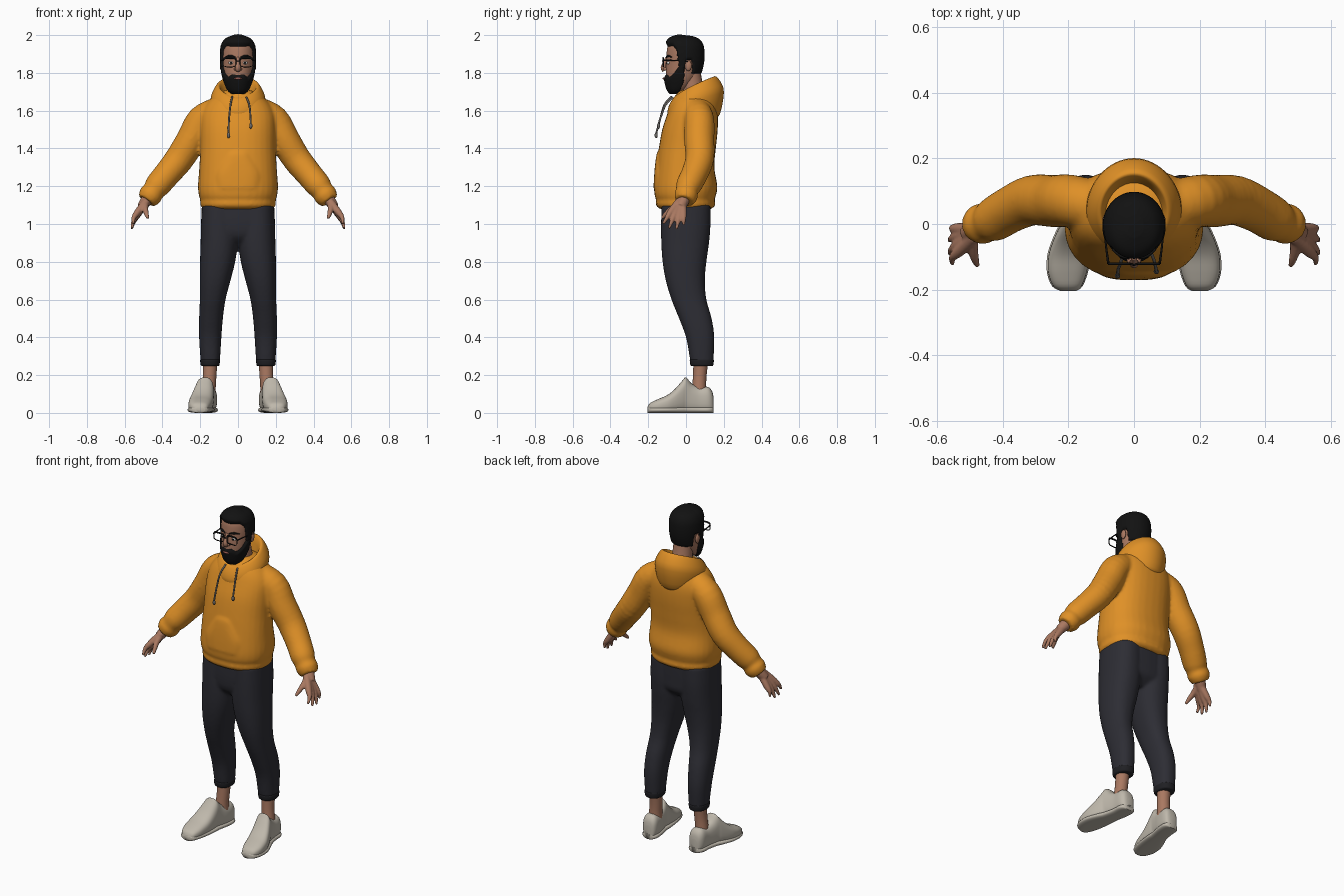
import bpy, bmesh, math
from mathutils import Vector

default_cube = bpy.data.objects.get("Cube")
if default_cube:
    bpy.data.objects.remove(default_cube, do_unlink=True)


def material(name, red, green, blue):
    mat = bpy.data.materials.new(name)
    mat.use_nodes = True
    color = (red, green, blue, 1)
    mat.diffuse_color = color
    mat.node_tree.nodes["Principled BSDF"].inputs["Base Color"].default_value = color
    return mat


orange = material("orange fabric", .74, .28, .02)
charcoal = material("charcoal fabric", .026, .026, .034)
dark_rib = material("dark ribbing", .014, .014, .017)
skin = material("skin", .40, .19, .12)
black = material("black hair", .006, .006, .006)
shoe_grey = material("pale shoe", .52, .48, .41)
cord_grey = material("grey cord", .16, .15, .14)
white = material("eye white", .7, .7, .68)
lip_pink = material("lip", .3, .1, .08)


def smooth(rows, steps=4):
    """Catmull-Rom interpolation of rows of numbers."""
    result = []
    last = len(rows) - 1
    for i in range(last):
        a, b, c, d = (rows[min(max(i + k, 0), last)] for k in (-1, 0, 1, 2))
        for step in range(steps):
            t = step / steps
            result.append([q + t / 2 * (r - p + t * (2 * p - 5 * q + 4 * r - s + t * (3 * (q - r) + s - p)))
                           for p, q, r, s in zip(a, b, c, d)])
    return result + [list(rows[last])]


def lookup(table, value):
    """Piecewise linear lookup."""
    for (x0, y0), (x1, y1) in zip(table, table[1:]):
        if value <= x1:
            return y0 + (y1 - y0) * (value - x0) / (x1 - x0)
    return table[-1][1]


def oval(exponent=2, sides=32):
    for i in range(sides):
        angle = math.tau * i / sides
        c, s = math.cos(angle), math.sin(angle)
        yield (math.copysign(abs(c) ** (2 / exponent), c), math.copysign(abs(s) ** (2 / exponent), s))


def loft(bm, rings, closed=False):
    loops = [[bm.verts.new(p) for p in ring] for ring in rings]
    pairs = list(zip(loops, loops[1:]))
    if closed:
        pairs.append((loops[-1], loops[0]))
    faces = [bm.faces.new((a[i - 1], a[i], b[i], b[i - 1])) for a, b in pairs for i in range(len(a))]
    if not closed:
        faces += [bm.faces.new(loops[0]), bm.faces.new(loops[-1])]
    bmesh.ops.recalc_face_normals(bm, faces=faces)


def body_rings(bm, rows, exponent=2.3):
    """Horizontal rings: height, centre x, half width, front y, back y."""
    loft(bm, [[Vector((cx + rx * c, (front + back) / 2 + (back - front) / 2 * s, z))
               for c, s in oval(exponent)] for z, cx, rx, front, back in smooth(rows)])


def tube(bm, rows, side=1, sides=20):
    """Round tube through points: x, y, z, radius."""
    path = smooth([(side * x, y, z, r) for x, y, z, r in rows])
    points = [Vector(p[:3]) for p in path]
    rings = []
    for i, p in enumerate(points):
        along = points[min(i + 1, len(points) - 1)] - points[max(i - 1, 0)]
        turn = Vector((0, 0, 1)).rotation_difference(along)
        rings.append([p + turn @ Vector((path[i][3] * c, path[i][3] * s, 0)) for c, s in oval(2, sides)])
    loft(bm, rings)


def ball(bm, center, size):
    made = bmesh.ops.create_uvsphere(bm, u_segments=20, v_segments=12, radius=1)
    for v in made["verts"]:
        v.co = Vector(center) + Vector([a * b for a, b in zip(v.co, size)])


def finish(name, bm, mat, voxel=0, passes=4):
    mesh = bpy.data.meshes.new(name)
    bm.to_mesh(mesh)
    bm.free()
    mesh.materials.append(mat)
    for poly in mesh.polygons:
        poly.use_smooth = True
    obj = bpy.data.objects.new(name, mesh)
    bpy.context.collection.objects.link(obj)
    if voxel:  # fuse overlapping pieces into one soft skin
        fuse = obj.modifiers.new("fuse", "REMESH")
        fuse.mode = "VOXEL"
        fuse.voxel_size = voxel
        fuse.use_smooth_shade = True
        soften = obj.modifiers.new("soften", "SMOOTH")
        soften.iterations = passes
    return obj


def mirrored(label, build, mat, voxel=0):
    for side, word in ((1, "left"), (-1, "right")):
        bm = bmesh.new()
        build(bm, side)
        finish(word + "_" + label, bm, mat, voxel)


# Hoodie: torso, pocket and sleeves
bm = bmesh.new()
body_rings(bm, [(1.08, 0, .185, -.14, .135), (1.1, 0, .2, -.16, .155), (1.13, 0, .2, -.158, .152),
                (1.15, 0, .207, -.166, .158), (1.2, 0, .212, -.168, .166), (1.3, 0, .205, -.157, .15),
                (1.4, 0, .2, -.144, .158), (1.5, 0, .2, -.126, .168), (1.58, 0, .195, -.1, .168),
                (1.64, 0, .165, -.078, .155), (1.69, 0, .11, -.05, .13), (1.71, 0, .06, -.02, .09)])
body_rings(bm, [(1.19, 0, .13, -.172, 0), (1.27, 0, .13, -.168, 0), (1.36, 0, .08, -.158, 0),
                (1.385, 0, .07, -.148, 0)], 3)
for side in (1, -1):
    tube(bm, [(.1, .05, 1.6, .075), (.19, .07, 1.55, .08), (.245, .07, 1.45, .08), (.31, .072, 1.345, .077),
              (.375, .045, 1.265, .071), (.425, .015, 1.205, .068), (.447, .005, 1.175, .059),
              (.465, 0, 1.15, .063), (.485, -.008, 1.122, .05)], side)
finish("hoodie", bm, orange, .009, 5)

# Hood draped behind the neck
rings = []
for i in range(64):
    angle = math.tau * i / 64
    back = (1 - math.cos(angle)) / 2
    rim = 1.67 + .112 * back ** .8
    profile = [(.065, 1.6), (.085, rim - .04), (.097, rim - .005), (.106, rim), (.118, rim - .01),
               (.138, rim - .045), (.146, rim - .085), (.135, rim - .1 - .07 * back),
               (.115, rim - .11 - .11 * back), (.08, rim - .12 - .1 * back)]
    rings.append([Vector((r * math.sin(angle), .04 - r * math.cos(angle) * (.95 + .15 * back), z))
                  for r, z in smooth(profile, 2)])
bm = bmesh.new()
loft(bm, rings, closed=True)
finish("hood", bm, orange)

# Drawstrings with tips
for name, rows in (("right_drawstring", [(-.03, -.075, 1.675), (-.04, -.115, 1.63), (-.048, -.138, 1.55), (-.05, -.158, 1.48)]),
                   ("left_drawstring", [(.045, -.07, 1.67), (.06, -.108, 1.63), (.066, -.132, 1.57), (.068, -.145, 1.53)])):
    bm = bmesh.new()
    tube(bm, [row + (.005,) for row in rows], 1, 10)
    x, y, z = rows[-1]
    ball(bm, (x, y, z - .01), (.008, .008, .016))
    finish(name, bm, cord_grey)

# Trousers and ankle cuffs
bm = bmesh.new()
body_rings(bm, [(.88, 0, .1, -.06, .07), (.93, 0, .17, -.115, .12), (1, 0, .192, -.13, .128), (1.12, 0, .188, -.13, .13)], 2.5)
for side in (1, -1):
    body_rings(bm, [(z, side * cx, rx, front, rear) for z, cx, rx, front, rear in (
        (.255, .148, .047, .028, .142), (.29, .147, .052, .02, .146), (.4, .147, .059, 0, .15),
        (.5, .143, .063, -.037, .136), (.6, .134, .068, -.077, .108), (.7, .121, .081, -.107, .1),
        (.8, .108, .093, -.124, .108), (.9, .1, .098, -.131, .122), (1, .1, .096, -.132, .13), (1.1, .098, .094, -.13, .13))])
finish("trousers", bm, charcoal, .009, 4)
mirrored("trouser_cuff", lambda bm, side: body_rings(bm, [
    (.248, side * .148, .044, .03, .14), (.255, side * .148, .05, .023, .145), (.28, side * .148, .052, .02, .147),
    (.285, side * .148, .045, .03, .14)]), dark_rib)

# Ankles
mirrored("ankle", lambda bm, side: tube(bm, [
    (.157, .07, .06, .042), (.155, .07, .13, .037), (.15, .073, .2, .036), (.148, .08, .29, .04)], side), skin)


# Shoes: rings along y with centre x, half width and top height
def shoe(bm, side, grow=0, cap=1):
    rows = [(-.204, .2, .02, .03), (-.19, .203, .042, .052), (-.15, .203, .058, .072), (-.1, .198, .063, .094),
            (-.06, .19, .06, .125), (-.02, .18, .053, .17), (0, .175, .048, .188), (.03, .168, .046, .155),
            (.07, .16, .046, .137), (.115, .157, .046, .138), (.138, .155, .036, .115), (.146, .155, .02, .08)]
    loft(bm, [[Vector((side * (cx + (rx + grow) * c), y, min(top, cap) / 2 * (1 + s))) for c, s in oval(2.7)]
              for y, cx, rx, top in smooth(rows)])


mirrored("shoe", shoe, shoe_grey)
mirrored("shoe_sole", lambda bm, side: shoe(bm, side, .004, .032), shoe_grey)


# Hands: fingers fan out from the wrist and fuse into a palm
def hand(bm, side):
    tube(bm, [(.455, .005, 1.17, .033), (.485, -.012, 1.125, .031), (.51, -.03, 1.09, .026)], side)
    for y, knuckle, tip_x, tip_y, tip_z in ((-.082, 1.062, .553, -.122, 1), (-.06, 1.052, .563, -.09, .977),
                                            (-.036, 1.048, .563, -.05, .973), (-.014, 1.052, .556, -.012, .993)):
        tube(bm, [(.485, -.015 + y / 4, 1.12, .022), (.532, y, knuckle, .018),
                  (.553, (y + tip_y) / 2, (knuckle + tip_z) / 2, .012), (tip_x, tip_y, tip_z, .007)], side, 12)
    tube(bm, [(.49, -.02, 1.12, .022), (.492, -.07, 1.085, .017), (.485, -.105, 1.055, .013), (.477, -.128, 1.03, .008)], side, 12)


mirrored("hand", hand, skin, .005)

# Head shell shared by skull, hair and beard
skull = smooth([(1.7, .03, -.08, -.03), (1.72, .052, -.095, .01), (1.76, .068, -.105, .05), (1.8, .077, -.107, .07),
                (1.85, .082, -.105, .083), (1.9, .085, -.103, .087), (1.94, .081, -.097, .083),
                (1.97, .062, -.077, .063), (1.985, .025, -.035, .025)], 6)


def head_shell(name, mat, offset):
    center = Vector((0, -.01, 1.86))
    rings = []
    for z, width, front, back in skull:
        ring = []
        for i in range(96):
            angle = math.tau * i / 96
            p = Vector((width * math.sin(angle), (front + back) / 2 - (back - front) / 2 * math.cos(angle), z))
            ring.append(p + (p - center).normalized() * offset(min(angle, math.tau - angle), z))
        rings.append(ring)
    bm = bmesh.new()
    loft(bm, rings)
    finish(name, bm, mat)


def masked(amount, high):
    return -.018 + (high + .018) * min(max(amount / .012, 0), 1)


hairline = [(0, 1.935), (.85, 1.935), (1.1, 1.915), (1.3, 1.83), (1.4, 1.8), (1.62, 1.8), (1.7, 1.86), (2, 1.86), (2.15, 1.79), (4, 1.79)]
beardline = [(0, 1.795), (.4, 1.8), (.75, 1.785), (1.05, 1.805), (1.3, 1.84), (1.5, 1.86), (1.65, 1.83), (1.9, 1.7), (2, 1.66), (4, 1.6)]
head_shell("head", skin, lambda a, z: 0)
head_shell("hair", black, lambda a, z: masked(z - lookup(hairline, a), .012 + .008 * max(0, math.cos(a)) * (z > 1.93)))
head_shell("beard", black, lambda a, z: masked(lookup(beardline, a) - z, .013))

# Neck, nose, lips
bm = bmesh.new()
tube(bm, [(0, .045, 1.58, .07), (0, .04, 1.68, .06), (0, .03, 1.75, .056), (0, .02, 1.82, .055)])
finish("neck", bm, skin)
bm = bmesh.new()
tube(bm, [(0, -.1, 1.88, .009), (0, -.112, 1.855, .01), (0, -.12, 1.828, .014), (0, -.113, 1.812, .012)])
for side in (1, -1):
    ball(bm, (side * .013, -.11, 1.82), (.009, .011, .008))
finish("nose", bm, skin)
bm = bmesh.new()
ball(bm, (0, -.117, 1.77), (.022, .007, .006))
finish("lips", bm, lip_pink)

# Ears, eyes, brows
mirrored("ear", lambda bm, side: ball(bm, (side * .086, .012, 1.838), (.01, .018, .028)), skin)
mirrored("eye", lambda bm, side: ball(bm, (side * .037, -.093, 1.853), (.014, .009, .008)), white)
mirrored("pupil", lambda bm, side: ball(bm, (side * .037, -.1, 1.853), (.006, .004, .006)), black)
mirrored("brow", lambda bm, side: tube(bm, [
    (.014, -.104, 1.882, .004), (.04, -.096, 1.89, .006), (.066, -.077, 1.884, .003)], side, 10), black)


# Glasses: square rims, temples and bridge
def glasses(bm, side):
    inner = [(side * (.044 + .034 * c), -.121, 1.856 + .024 * s) for c, s in oval(4, 40)]
    loft(bm, [[Vector((x, y + .004 * c, z + .004 * s)) + Vector((x - side * .044, 0, z - 1.856)) * .06 * s
               for c, s in oval(2, 8)] for x, y, z in inner], closed=True)
    tube(bm, [(.078, -.121, 1.866, .004), (.086, -.06, 1.866, .003), (.09, .01, 1.86, .003)], side, 8)
    tube(bm, [(0, -.125, 1.864, .003), (.013, -.121, 1.862, .003)], side, 8)


mirrored("glasses_half", glasses, black)
